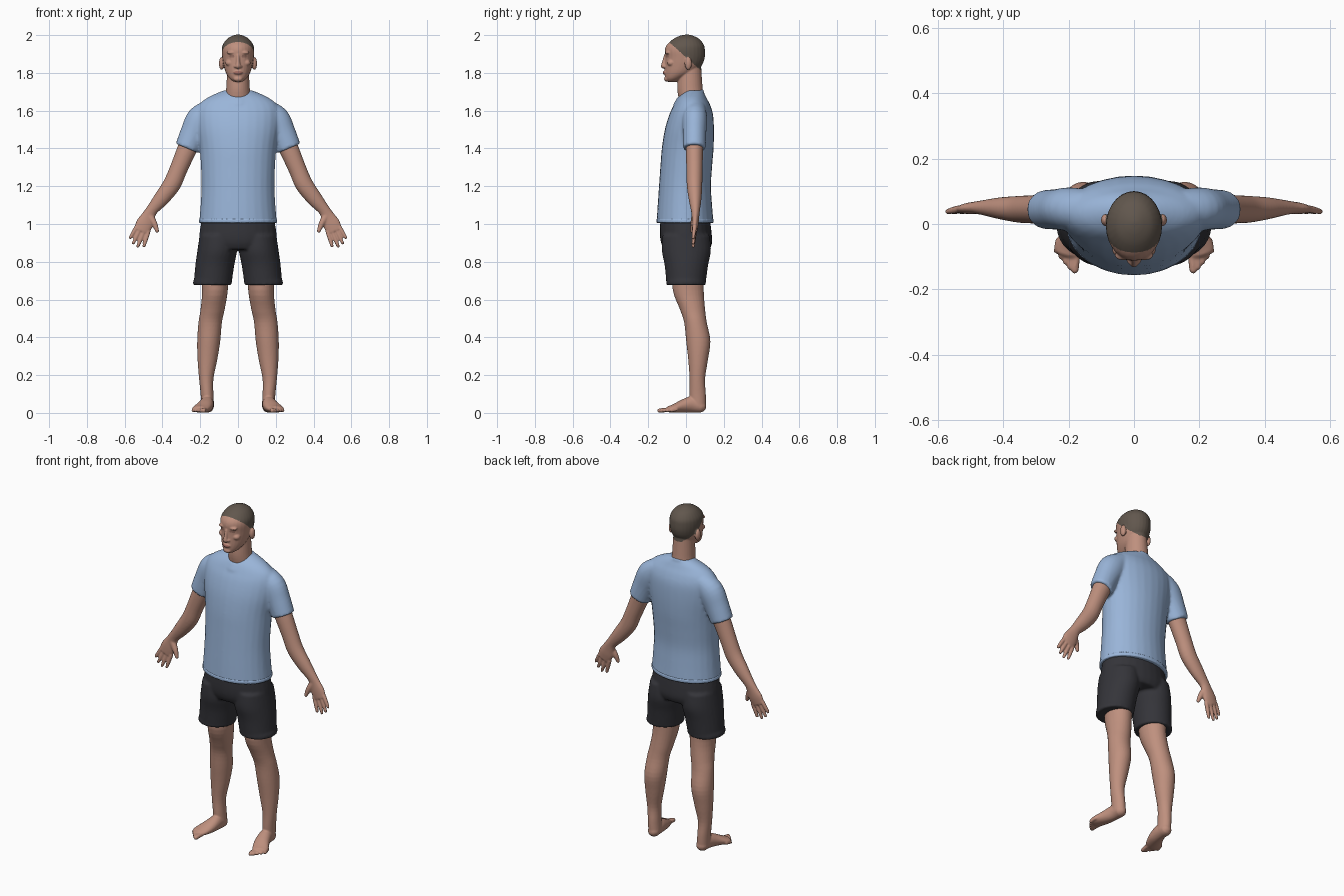
import bpy, bmesh, math
from mathutils import Vector

cube = bpy.data.objects.get("Cube")
if cube:
    bpy.data.objects.remove(cube, do_unlink=True)

UP, BACK = Vector((0, 0, 1)), Vector((0, 1, 0))
BOTH = (1, -1)


def material(name, rgb):
    m = bpy.data.materials.new(name)
    m.use_nodes = True
    m.diffuse_color = (*rgb, 1)
    bsdf = m.node_tree.nodes["Principled BSDF"]
    bsdf.inputs["Base Color"].default_value = (*rgb, 1)
    bsdf.inputs["Roughness"].default_value = 0.7
    return m


skin = material("skin", (0.52, 0.28, 0.21))
lips = material("lips", (0.36, 0.15, 0.12))
eyelid = material("eyelid", (0.33, 0.17, 0.13))
hair = material("hair", (0.12, 0.095, 0.075))
cloth = material("blue_cotton", (0.32, 0.46, 0.69))
dark = material("charcoal_cloth", (0.035, 0.035, 0.042))


def spline(rows, steps=4):
    """Catmull-Rom interpolation of rows of numbers."""
    out = []
    for i in range(len(rows) - 1):
        a, b, c, d = (Vector(rows[max(0, min(len(rows) - 1, i + k))]) for k in (-1, 0, 1, 2))
        for s in range(steps):
            t = s / steps
            out.append(b + (c - a) * (t / 2) + (2 * a - 5 * b + 4 * c - d) * (t * t / 2)
                       + (3 * b - a - 3 * c + d) * (t ** 3 / 2))
    return out + [Vector(rows[-1])]


def loft(bm, rows, axis=None, ref=BACK, sides=(1,), rounded=False, n=28):
    """Closed tube through rows of (x, y, z, side radius, ref radius)."""
    rows = spline(rows)
    centres = [Vector(r[:3]) for r in rows]
    rings = []
    for i, r in enumerate(rows):
        d = axis or centres[min(i + 1, len(rows) - 1)] - centres[max(i - 1, 0)]
        rings.append((centres[i], d.normalized(), r[3], r[4]))
    if rounded:
        def cap(ring, sign):
            c, d, a, b = ring
            turns = [math.radians(g) for g in (30, 60, 82)]
            return [(c + d * sign * min(a, b) * math.sin(t), d, a * math.cos(t), b * math.cos(t)) for t in turns]
        rings = cap(rings[0], -1)[::-1] + rings + cap(rings[-1], 1)
    for sx in sides:
        loops = []
        for c, d, a, b in rings:
            side = d.cross(ref).normalized()
            up = side.cross(d)
            loop = []
            for k in range(n):
                t = math.tau * k / n
                p = c + side * a * math.cos(t) + up * b * math.sin(t)
                loop.append(bm.verts.new((p.x * sx, p.y, p.z)))
            loops.append(loop)
        for p, q in zip(loops, loops[1:]):
            for k in range(n):
                bm.faces.new((p[k], p[(k + 1) % n], q[(k + 1) % n], q[k]))
        bm.faces.new(loops[0][::-1])
        bm.faces.new(loops[-1])


def stack(bm, rows):
    """Central form from (z, half width, front y, back y)."""
    loft(bm, [(0, (f + b) / 2, z, w, (b - f) / 2) for z, w, f, b in rows], axis=UP)


def ball(bm, centre, radii, sides=(1,)):
    for s in sides:
        made = bmesh.ops.create_uvsphere(bm, u_segments=20, v_segments=12, radius=1)["verts"]
        bmesh.ops.scale(bm, vec=radii, verts=made)
        bmesh.ops.translate(bm, vec=(centre[0] * s, centre[1], centre[2]), verts=made)


def finish(bm, name, mats, voxel, smooth=4, rule=None):
    """Fuse the overlapping forms into one smooth skin, then colour it by rule."""
    bmesh.ops.recalc_face_normals(bm, faces=bm.faces)
    mesh = bpy.data.meshes.new(name)
    bm.to_mesh(mesh)
    bm.free()
    ob = bpy.data.objects.new(name, mesh)
    bpy.context.collection.objects.link(ob)
    rem = ob.modifiers.new("fuse", 'REMESH')
    rem.mode, rem.voxel_size = 'VOXEL', voxel
    soft = ob.modifiers.new("soften", 'SMOOTH')
    soft.factor, soft.iterations = 0.5, smooth
    bpy.context.view_layer.update()
    ready = bpy.data.meshes.new_from_object(ob.evaluated_get(bpy.context.evaluated_depsgraph_get()))
    ob.modifiers.clear()
    ob.data = ready
    ready.materials.clear()
    for m in mats:
        ready.materials.append(m)
    for p in ready.polygons:
        p.use_smooth = True
        p.material_index = rule(p.center) if rule else 0
    return ob


# Head and neck
bm = bmesh.new()
stack(bm, [(1.62, .075, -.03, .1), (1.7, .064, -.045, .09), (1.76, .06, -.045, .085), (1.84, .055, -.04, .08)])
stack(bm, [(1.753, .022, -.1, -.05), (1.77, .044, -.11, -.015), (1.8, .064, -.113, .045),
           (1.84, .076, -.112, .084), (1.88, .083, -.11, .099), (1.92, .086, -.112, .1),
           (1.95, .08, -.1, .094), (1.98, .058, -.066, .07), (1.997, .028, -.03, .036), (2.003, .006, 0, .01)])
loft(bm, [(0, -.106, 1.893, .009, .01), (0, -.114, 1.86, .01, .012), (0, -.119, 1.836, .014, .014)], rounded=True)
ball(bm, (.013, -.112, 1.834), (.009, .011, .008), BOTH)
ball(bm, (0, -.11, 1.801), (.024, .013, .011))
ball(bm, (0, -.103, 1.768), (.024, .013, .014))
ball(bm, (.033, -.096, 1.907), (.027, .015, .009), BOTH)
ball(bm, (.045, -.078, 1.853), (.022, .022, .018), BOTH)
ball(bm, (.087, .012, 1.85), (.014, .019, .034), BOTH)


def head_colour(c):
    ear = abs(c.x) > .087 and c.z < 1.89
    if c.z > 1.883 - .9 * c.y and c.z > 1.815 and not ear:
        return 1
    if c.y < -.1 and (c.x / .024) ** 2 + ((c.z - 1.801) / .009) ** 2 < 1:
        return 2
    if c.y < -.07 and ((abs(c.x) - .034) / .016) ** 2 + ((c.z - 1.888) / .006) ** 2 < 1:
        return 3
    return 0


finish(bm, "head", (skin, hair, lips, eyelid), .004, 3, head_colour)

# Arms with hands
bm = bmesh.new()
loft(bm, [(.2, .05, 1.55, .06, .05), (.268, .045, 1.4, .052, .046), (.315, .045, 1.29, .047, .043),
          (.35, .045, 1.21, .047, .041), (.405, .048, 1.135, .041, .034), (.455, .05, 1.075, .031, .024),
          (.475, .05, 1.04, .036, .02), (.495, .048, 1.0, .045, .018), (.512, .045, .962, .041, .014)], sides=BOTH)
along, across = Vector((.4, 0, -.92)), Vector((.92, 0, .4))
for offset, length in ((-.034, .078), (-.011, .092), (.012, .086), (.033, .066)):
    root = Vector((.506, .046, .972)) + across * offset
    tip = root + along * length + across * offset * .25 + Vector((0, -.008, 0))
    mid = (root + tip) / 2
    loft(bm, [(*root, .0115, .0115), (*mid, .011, .011), (*tip, .0085, .0085)], sides=BOTH, rounded=True, n=12)
loft(bm, [(.466, .045, 1.04, .02, .017), (.442, .038, 1.0, .016, .015), (.428, .032, .963, .01, .01)],
     sides=BOTH, rounded=True, n=14)
finish(bm, "arms", (skin,), .005, 2)

# Legs with feet
bm = bmesh.new()
loft(bm, [(.122, .01, .8, .075, .085), (.122, .012, .65, .068, .082), (.134, .034, .55, .064, .067),
          (.147, .05, .48, .062, .06), (.155, .065, .38, .061, .064), (.162, .064, .28, .052, .052),
          (.168, .06, .18, .038, .041), (.164, .062, .1, .034, .043), (.16, .064, .035, .034, .042)],
     axis=-UP, sides=BOTH)
loft(bm, [(.16, .075, .035, .033, .033), (.163, .03, .045, .036, .043), (.175, -.02, .036, .042, .035),
          (.195, -.065, .024, .046, .023), (.203, -.085, .02, .042, .018)],
     axis=Vector((.25, -1, 0)), ref=UP, sides=BOTH, rounded=True)
for k in range(5):
    t = k / 4
    r = .012 - .003 * min(1, t * 2)
    loft(bm, [(.174 + .058 * t, -.08 + .03 * t, .018, r, r),
              (.181 + .056 * t, -.14 + .058 * t ** 1.3, .012, r, r)],
         ref=UP, sides=BOTH, rounded=True, n=12)
bmesh.ops.bisect_plane(bm, geom=bm.verts[:] + bm.edges[:] + bm.faces[:], plane_co=(0, 0, 0), plane_no=UP)
for v in bm.verts:
    v.co.z = max(v.co.z, 0)
finish(bm, "legs", (skin,), .005, 2)

# Short-sleeved shirt: body, sleeves and collar
bm = bmesh.new()
stack(bm, [(1.005, .206, -.156, .146), (1.1, .198, -.15, .138), (1.2, .193, -.143, .132),
           (1.3, .196, -.136, .138), (1.4, .203, -.128, .146), (1.5, .218, -.112, .148),
           (1.58, .222, -.088, .143), (1.63, .208, -.064, .128), (1.665, .168, -.044, .11),
           (1.69, .118, -.022, .098), (1.708, .072, .0, .085)])
loft(bm, [(.14, .045, 1.61, .055, .06), (.195, .046, 1.555, .077, .066), (.235, .045, 1.48, .071, .062),
          (.27, .044, 1.4, .065, .06)], sides=BOTH)
loft(bm, [(0, .014, 1.66, .088, .085), (0, .022, 1.685, .078, .076), (0, .024, 1.693, .075, .073)],
     axis=Vector((0, -.32, 1)))
finish(bm, "shirt", (cloth,), .008, 4)

# Shirt hem bands
for name, z, scale in (("shirt_hem", 1.006, 1.0),):
    bm = bmesh.new()
    stack(bm, [(z, .207 * scale, -.157, .147), (z + .022, .206 * scale, -.157, .147)])
    finish(bm, name, (cloth,), .006, 1)

# Shorts: seat and two leg tubes
bm = bmesh.new()
stack(bm, [(1.04, .19, -.135, .125), (.95, .204, -.138, .136), (.9, .205, -.132, .138), (.865, .19, -.115, .125)])
loft(bm, [(.105, 0, .94, .098, .125), (.11, .002, .86, .105, .13), (.123, .002, .78, .103, .115),
          (.135, 0, .676, .1, .103)], axis=-UP, sides=BOTH)
loft(bm, [(.135, 0, .7, .103, .105), (.136, 0, .676, .103, .105)], axis=-UP, sides=BOTH)
finish(bm, "shorts", (dark,), .008, 3)
